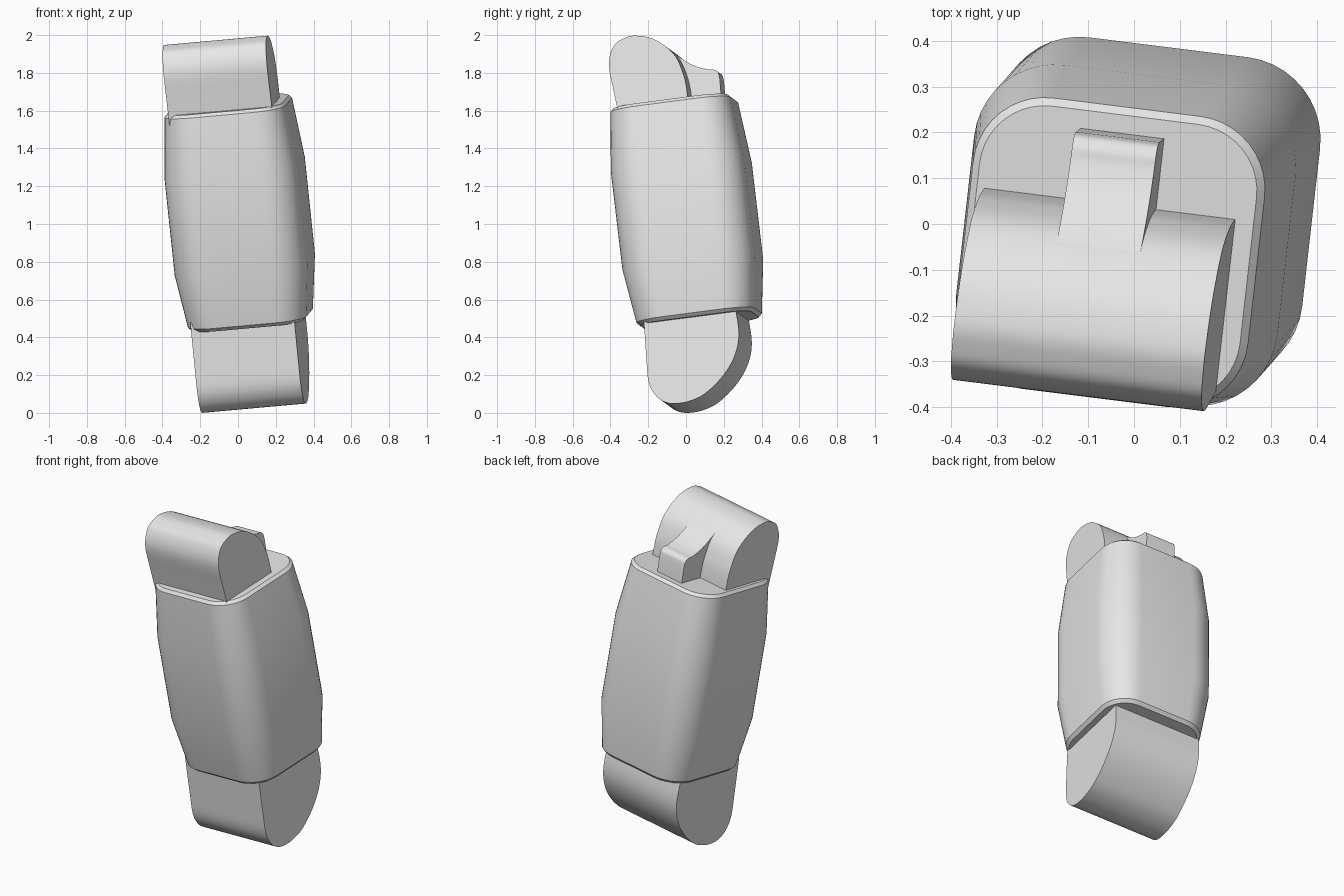
import bpy, bmesh, math
from mathutils import Vector, Matrix

cube = bpy.data.objects.get("Cube")
if cube:
    bpy.data.objects.remove(cube, do_unlink=True)

# Tilted frame shared by all parts
X = Vector((0.988, -0.1235, 0.089)).normalized()
Y = Vector((0.1085, 0.986, 0.128))
Y = (Y - X * Y.dot(X)).normalized()
Z = X.cross(Y)
FRAME = Matrix.Translation((0, 0, 1)) @ Matrix((X, Y, Z)).transposed().to_4x4()

grey = bpy.data.materials.new("plain_grey")
grey.use_nodes = True
grey.diffuse_color = (0.8, 0.8, 0.8, 1)
grey.node_tree.nodes["Principled BSDF"].inputs["Base Color"].default_value = (0.8, 0.8, 0.8, 1)


def loft(name, rings):
    """Skin a list of equal-length closed rings and cap both ends."""
    bm = bmesh.new()
    loops = [[bm.verts.new(p) for p in ring] for ring in rings]
    n = len(loops[0])
    for a, b in zip(loops, loops[1:]):
        for i in range(n):
            j = (i + 1) % n
            bm.faces.new((a[i], a[j], b[j], b[i]))
    bm.faces.new(loops[0])
    bm.faces.new(loops[-1])
    bmesh.ops.recalc_face_normals(bm, faces=bm.faces)
    mesh = bpy.data.meshes.new(name)
    bm.to_mesh(mesh)
    bm.free()
    mesh.materials.append(grey)
    obj = bpy.data.objects.new(name, mesh)
    bpy.context.collection.objects.link(obj)
    obj.matrix_world = FRAME
    bpy.ops.object.select_all(action='DESELECT')
    obj.select_set(True)
    bpy.context.view_layer.objects.active = obj
    bpy.ops.object.shade_smooth_by_angle(angle=math.radians(30))
    return obj


def rounded_square(half, radius, z, centre=0.012, steps=10):
    """Square ring with rounded corners at height z."""
    ring = []
    for k, (sx, sy) in enumerate(((1, 1), (-1, 1), (-1, -1), (1, -1))):
        for s in range(steps + 1):
            a = math.radians(90 * (k + s / steps))
            ring.append((centre + sx * (half - radius) + radius * math.cos(a),
                         centre + sy * (half - radius) + radius * math.sin(a), z))
    return ring


def smooth_path(pts, steps=6):
    """Catmull-Rom curve through an open list of 2D points."""
    p = [Vector(q) for q in pts]
    p = [2 * p[0] - p[1]] + p + [2 * p[-1] - p[-2]]
    out = []
    for a, b, c, d in zip(p, p[1:], p[2:], p[3:]):
        for s in range(steps):
            t = s / steps
            out.append(0.5 * (2 * b + (c - a) * t + (2 * a - 5 * b + 4 * c - d) * t * t
                              + (3 * b - a - 3 * c + d) * t ** 3))
    return out + [p[-2]]


def extrude_profile(name, profile, x0, x1):
    """Extrude a y-z profile sideways."""
    return loft(name, [[(x, q[0], q[1]) for q in profile] for x in (x0, x1)])


# Main barrel-sided sleeve: (half width, corner radius, height)
SECTIONS = ((0.298, 0.145, -0.525), (0.316, 0.16, -0.507), (0.355, 0.18, -0.22),
            (0.355, 0.18, 0.30), (0.322, 0.16, 0.622), (0.306, 0.145, 0.638))
loft("sleeve", [rounded_square(*s) for s in SECTIONS])

# Upper rounded joint
upper = smooth_path([(-0.252, 0.55), (-0.268, 0.72), (-0.277, 0.87), (-0.24, 0.96),
                     (-0.185, 0.992), (-0.12, 1.0), (-0.02, 0.967), (0.072, 0.878),
                     (0.11, 0.77), (0.12, 0.67), (0.118, 0.55)])
extrude_profile("upper_joint", upper, -0.277, 0.277)

# Small curved hook behind the upper joint
hook = smooth_path([(0.03, 0.925), (0.095, 0.862), (0.16, 0.816), (0.22, 0.792),
                    (0.255, 0.785), (0.276, 0.768), (0.281, 0.735)])
hook += [Vector((0.276, 0.6)), Vector((0.03, 0.6))]
extrude_profile("upper_hook", hook, -0.083, 0.102)

# Lower rounded joint
lower = smooth_path([(-0.25, -0.47), (-0.262, -0.70), (-0.266, -0.83), (-0.243, -0.904),
                     (-0.199, -0.95), (-0.141, -0.969), (-0.06, -0.966), (0.03, -0.935),
                     (0.136, -0.852), (0.208, -0.755), (0.243, -0.64), (0.238, -0.47)])
extrude_profile("lower_joint", lower, -0.277, 0.277)
